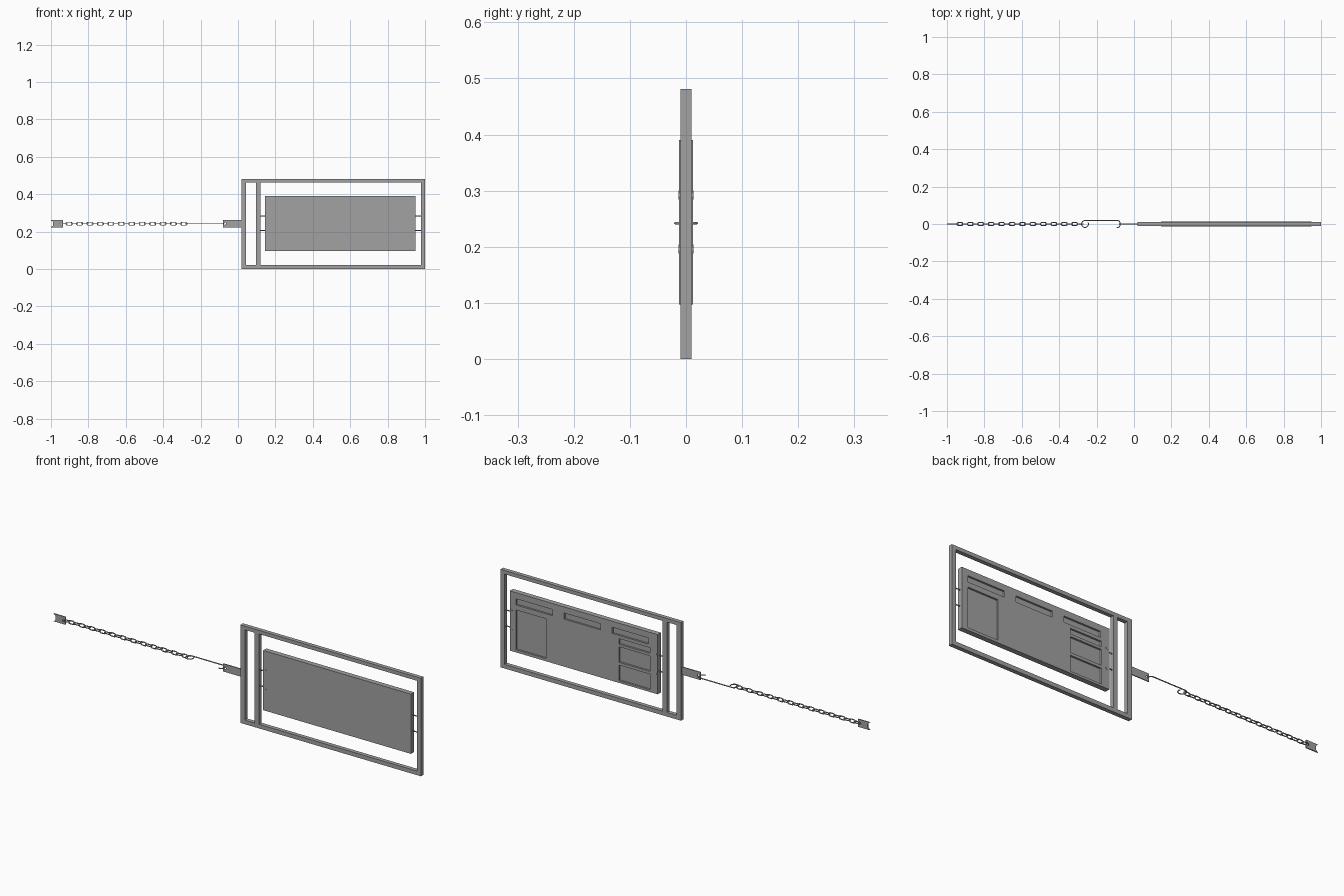
import bpy, bmesh, math
from mathutils import Matrix, Vector

cube = bpy.data.objects.get("Cube")
if cube:
    bpy.data.objects.remove(cube, do_unlink=True)

grey = bpy.data.materials.new("plain_grey")
grey.use_nodes = True
grey.diffuse_color = (0.36, 0.36, 0.36, 1)
grey.node_tree.nodes["Principled BSDF"].inputs["Base Color"].default_value = (0.36, 0.36, 0.36, 1)

MID = 0.242    # height of the chain line
WIRE = 0.0026  # wire radius


def finish(name, bm):
    bmesh.ops.recalc_face_normals(bm, faces=bm.faces)
    mesh = bpy.data.meshes.new(name)
    bm.to_mesh(mesh)
    bm.free()
    mesh.materials.append(grey)
    obj = bpy.data.objects.new(name, mesh)
    bpy.context.collection.objects.link(obj)
    return obj


def add_box(bm, x0, x1, y0, y1, z0, z1):
    centre = Vector((x0 + x1, y0 + y1, z0 + z1)) / 2
    size = Matrix.Diagonal((x1 - x0, y1 - y0, z1 - z0, 1))
    bmesh.ops.create_cube(bm, size=1, matrix=Matrix.Translation(centre) @ size)


def add_pin(bm, x, z, radius, length):
    turn = Matrix.Rotation(math.pi / 2, 4, "X")
    bmesh.ops.create_cone(bm, cap_ends=True, segments=12, radius1=radius, radius2=radius,
                          depth=length, matrix=Matrix.Translation((x, 0, z)) @ turn)


def cut(obj, bm):
    cutter = finish("cutter", bm)
    cutter.hide_render = True
    mod = obj.modifiers.new("cut", "BOOLEAN")
    mod.object = cutter
    mod.solver = "EXACT"
    bpy.context.view_layer.objects.active = obj
    bpy.ops.object.modifier_apply(modifier=mod.name)
    bpy.data.objects.remove(cutter, do_unlink=True)


def wire(name, points, cyclic=False):
    curve = bpy.data.curves.new(name, "CURVE")
    curve.dimensions = "3D"
    curve.bevel_depth = WIRE
    curve.bevel_resolution = 1
    curve.use_fill_caps = True
    spline = curve.splines.new("POLY")
    spline.points.add(len(points) - 1)
    for p, co in zip(spline.points, points):
        p.co = (*co, 1)
    spline.use_cyclic_u = cyclic
    curve.materials.append(grey)
    obj = bpy.data.objects.new(name, curve)
    bpy.context.collection.objects.link(obj)
    return obj


def arc(cx, cy, r, start, end, steps=10):
    angles = [math.radians(start + (end - start) * i / steps) for i in range(steps + 1)]
    return [(cx + r * math.cos(a), cy + r * math.sin(a)) for a in angles]


# Outer frame with one upright divider
bm = bmesh.new()
for x0, x1 in ((0.02, 0.044), (0.978, 1.0)):
    add_box(bm, x0, x1, -0.01, 0.01, 0, 0.481)
for z0, z1 in ((0, 0.02), (0.463, 0.481)):
    add_box(bm, 0.044, 0.978, -0.01, 0.01, z0, z1)
add_box(bm, 0.097, 0.12, -0.01, 0.01, 0.02, 0.463)
finish("frame", bm)

# Hanging panel with pockets in its back
bm = bmesh.new()
add_box(bm, 0.145, 0.948, -0.0125, 0.0125, 0.097, 0.39)
panel = finish("panel", bm)
pockets = [(x, x + 0.198, 0.33, 0.36) for x in (0.194, 0.455, 0.716)]
pockets += [(0.187, 0.355, z0, z1) for z0, z1 in ((0.287, 0.314), (0.198, 0.274), (0.108, 0.184))]
pockets.append((0.75, 0.915, 0.11, 0.305))
bm = bmesh.new()
for x0, x1, z0, z1 in pockets:
    add_box(bm, x0, x1, 0.0035, 0.03, z0, z1)
cut(panel, bm)

# Wires and round studs that hold the panel
for side, x0, x1, stud_x in (("right", 0.115, 0.16, 0.157), ("left", 0.935, 0.985, 0.938)):
    for level, wire_z, stud_z in (("upper", 0.284, 0.292), ("lower", 0.206, 0.196)):
        wire(f"{side}_{level}_wire", [(x0, 0, wire_z), (x1, 0, wire_z)])
        bm = bmesh.new()
        add_pin(bm, stud_x, stud_z, 0.008, 0.027)
        finish(f"{side}_{level}_stud", bm)


# Flat plates at both ends of the chain, each with a hole
def plate(name, outline, hole_x):
    bm = bmesh.new()
    face = bm.faces.new([bm.verts.new((x, -0.0025, MID + z)) for x, z in outline])
    new = bmesh.ops.extrude_face_region(bm, geom=[face])["geom"]
    bmesh.ops.translate(bm, vec=(0, 0.005, 0), verts=[v for v in new if isinstance(v, bmesh.types.BMVert)])
    obj = finish(name, bm)
    bm = bmesh.new()
    add_pin(bm, hole_x, MID, 0.006, 0.03)
    cut(obj, bm)


H = 0.019
plate("frame_plate", [(-0.08, -H), (0.022, -H), (0.022, H), (-0.08, H)], -0.07)
plate("end_plate", [(-1, -H), (-0.935, -H), (-0.935, H), (-1, H), (-0.988, 0.009), (-0.988, -0.009)], -0.945)

# Long hook joining the chain to the frame plate
path = arc(-0.262, 0, 0.0185, 385, 90, 14) + arc(-0.088, 0.006, 0.0125, 90, 0, 5)
path += arc(-0.088, -0.006, 0.0125, 0, -110, 6)
wire("hook", [(x, y, MID) for x, y in path])

# Chain of oval links, every second one turned a quarter
PITCH = 0.0279
oval = arc(0.0085, 0, 0.008, -90, 90, 6) + arc(-0.0085, 0, 0.008, 90, 270, 6)
for i in range(24):
    x = -0.931 + i * PITCH
    flat = i % 2 == 0
    wire(f"chain_link_{i + 1}", [(x + a, b if flat else 0, MID + (0 if flat else b)) for a, b in oval], True)
